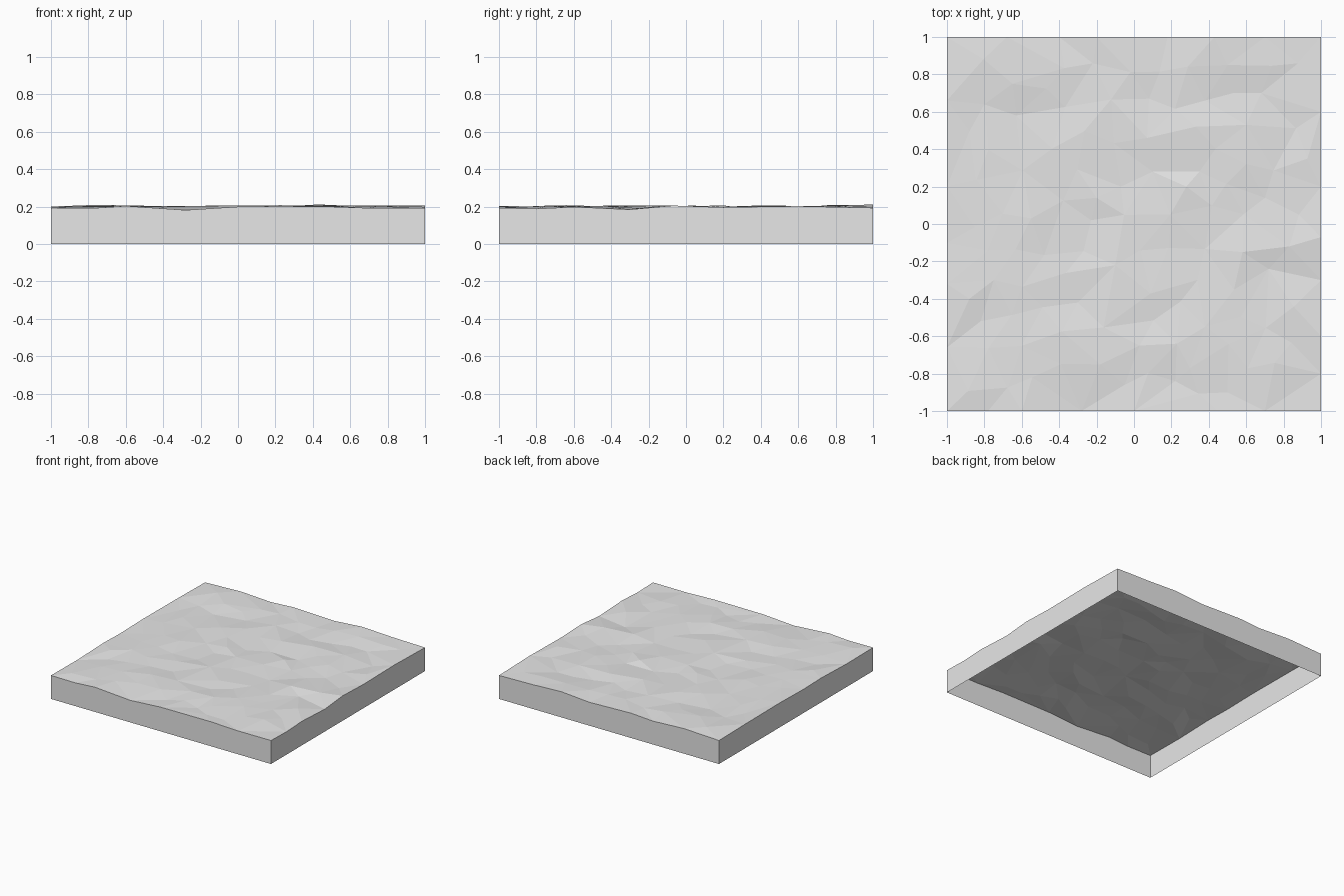
import bpy
import bmesh
import random
from mathutils import Vector
from mathutils.geometry import delaunay_2d_cdt

default_cube = bpy.data.objects.get("Cube")
if default_cube:
    bpy.data.objects.remove(default_cube, do_unlink=True)

random.seed(4)
LEVEL = 0.198
RISE = 0.009


def make_material(name, value):
    material = bpy.data.materials.new(name)
    material.use_nodes = True
    colour = (value, value, value, 1)
    material.diffuse_color = colour
    shader = material.node_tree.nodes["Principled BSDF"]
    shader.inputs["Base Color"].default_value = colour
    return material


# Rim outline: position along each edge and height offset
rim = {
    "front": [(-.78, -.007), (-.6, .005), (-.28, -.017), (0, .001), (.45, .003), (.7, -.006)],
    "back": [(-.68, .008), (-.4, -.006), (-.2, .006), (.18, -.006), (.43, .013), (.7, .001)],
    "left": [(-.8, -.01), (-.6, 0), (-.3, -.014), (-.07, .007), (.2, -.002), (.6, .004)],
    "right": [(-.66, -.008), (-.32, .002), (-.1, -.003), (.2, .003), (.66, 0)],
}
place = {
    "front": lambda t: (t, -1),
    "back": lambda t: (t, 1),
    "left": lambda t: (1, t),
    "right": lambda t: (-1, t),
}

# Distinct crests and hollows of the ground
crests = [
    (-.88, -.4), (-.75, -.3), (-.55, .03), (-.2, .14), (-.18, -.75), (.03, -.65),
    (.58, -.15), (.83, -.12), (.5, .85), (.07, .46), (.33, .52), (.6, .53),
    (.6, .32), (.3, -.77), (.38, -.55), (-.65, .75), (.28, .2), (-.1, -.22),
]
hollows = [
    (-.82, -.52), (-.23, .02), (-.05, -.86), (-.3, -.42), (.72, -.24), (.38, .66),
    (.68, .7), (.1, .28), (-.07, .2), (.35, .28), (.7, .14), (.5, -.9),
    (.22, -.84), (-.8, .64), (-.63, .58), (.08, .67),
]

points = []
heights = []


def add_point(x, y, offset):
    points.append(Vector((x, y)))
    heights.append(LEVEL + offset)


for x in (-1, 1):
    for y in (-1, 1):
        add_point(x, y, -.005)
for side, profile in rim.items():
    for along, offset in profile:
        add_point(*place[side](along), offset)
for spot in crests:
    add_point(*spot, RISE * random.uniform(.6, 1))
for spot in hollows:
    add_point(*spot, -RISE * random.uniform(.6, 1))

# Scattered points between the distinct ones
for attempt in range(900):
    spot = Vector((random.uniform(-.93, .93), random.uniform(-.93, .93)))
    if all((spot - other).length > .14 for other in points):
        add_point(spot.x, spot.y, random.gauss(0, RISE / 2.2))

# Triangulated ground surface
flat = delaunay_2d_cdt(points, [], [], 0, 1e-5)
mesh_points, triangles, origins = flat[0], flat[2], flat[3]
bm = bmesh.new()
verts = [
    bm.verts.new((p.x, p.y, heights[source[0]]))
    for p, source in zip(mesh_points, origins)
]
for triangle in triangles:
    face = bm.faces.new([verts[i] for i in triangle])
    face.normal_update()
    if face.normal.z < 0:
        face.normal_flip()

# Thin side walls dropped to the floor, with the underside left open
border = [edge for edge in bm.edges if edge.is_boundary]
walls = bmesh.ops.extrude_edge_only(bm, edges=border)["geom"]
for item in walls:
    if isinstance(item, bmesh.types.BMVert):
        item.co.z = 0
for face in (item for item in walls if isinstance(item, bmesh.types.BMFace)):
    face.normal_update()
    if face.normal.dot(face.calc_center_median() * Vector((1, 1, 0))) < 0:
        face.normal_flip()

mesh = bpy.data.meshes.new("ground_slab")
bm.to_mesh(mesh)
bm.free()
mesh.materials.append(make_material("light grey stone", .8))
ground = bpy.data.objects.new("ground_slab", mesh)
bpy.context.collection.objects.link(ground)
